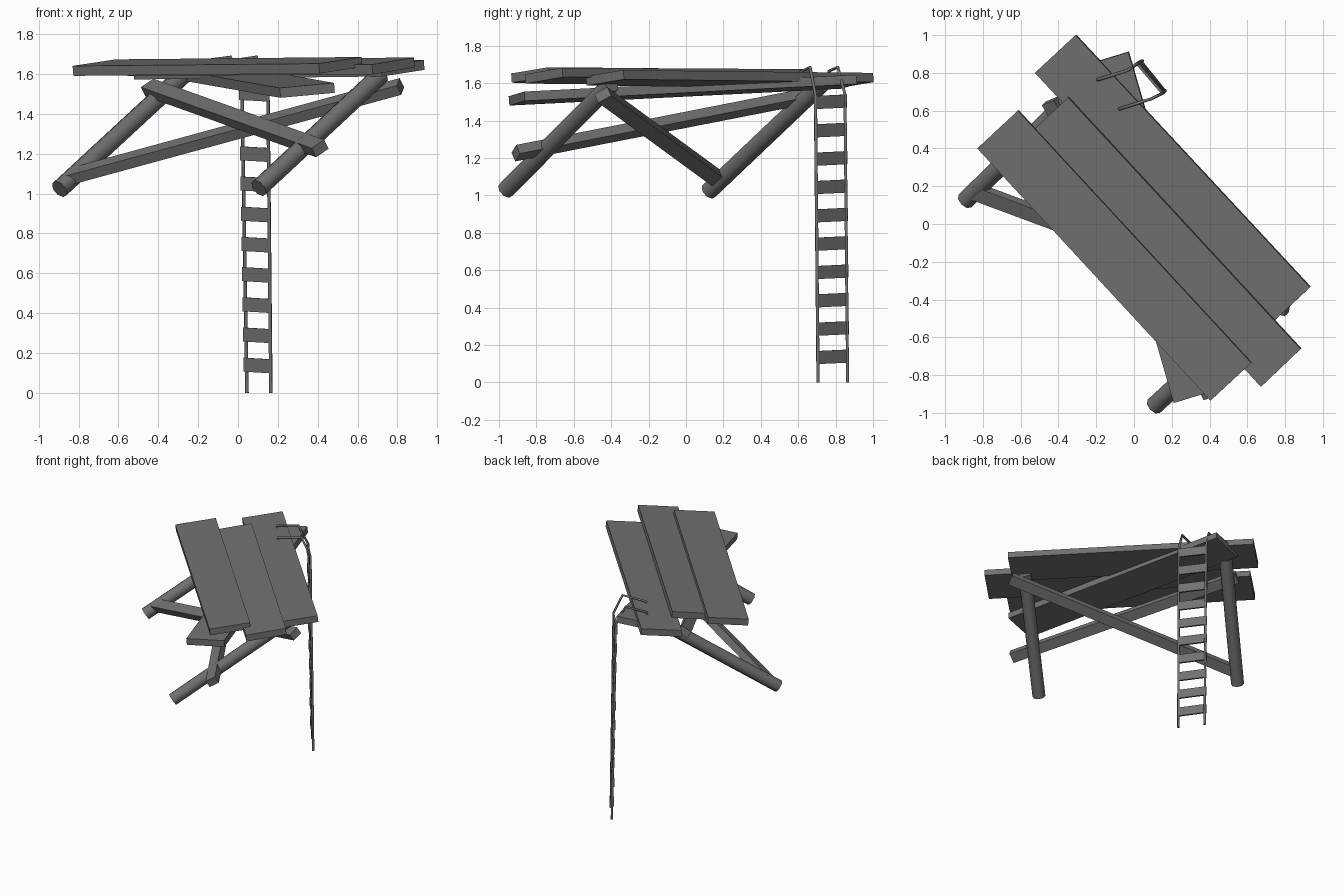
import bpy, bmesh, math
from mathutils import Vector as V, Matrix

if "Cube" in bpy.data.objects:
    bpy.data.objects.remove(bpy.data.objects["Cube"])

# Dark grey shared by all parts
dark = bpy.data.materials.new("dark_grey")
dark.diffuse_color = (0.165, 0.165, 0.165, 1)
dark.use_nodes = True
dark.node_tree.nodes["Principled BSDF"].inputs["Base Color"].default_value = dark.diffuse_color


def mesh_object(name, bm):
    bmesh.ops.recalc_face_normals(bm, faces=bm.faces)
    me = bpy.data.meshes.new(name)
    bm.to_mesh(me)
    bm.free()
    me.materials.append(dark)
    ob = bpy.data.objects.new(name, me)
    bpy.context.collection.objects.link(ob)
    return ob


def box(bm, centre, ax, ay, az):
    """Box from its centre and three full edge vectors."""
    m = Matrix((ax, ay, az)).transposed().to_4x4()
    m.translation = centre
    bmesh.ops.create_cube(bm, size=1, matrix=m)


def plank(name, corner, far, side, thick=0.05):
    """Board given by three corners of its top face."""
    a, b, c = V(corner), V(far), V(side)
    n = (b - a).cross(c - a).normalized()
    if n.z < 0:
        n = -n
    bm = bmesh.new()
    box(bm, (b + c) / 2 - n * thick / 2, b - a, c - a, n * thick)
    return mesh_object(name, bm)


def log(name, p, q, r=0.048):
    p, q = V(p), V(q)
    d = q - p
    m = Matrix.Translation((p + q) / 2) @ d.to_track_quat('Z', 'Y').to_matrix().to_4x4()
    bm = bmesh.new()
    bmesh.ops.create_cone(bm, cap_ends=True, segments=8, radius1=r, radius2=r,
                          depth=d.length, matrix=m)
    ob = mesh_object(name, bm)
    for f in ob.data.polygons:
        f.use_smooth = len(f.vertices) == 4
    ob.data.set_sharp_from_angle(angle=math.radians(60))
    return ob


# Deck planks
plank("deck_plank_back", (-0.31, 1.0, 1.655), (0.932, -0.335, 1.67), (-0.525, 0.80, 1.622))
plank("deck_plank_middle", (-0.35, 0.67, 1.675), (0.882, -0.662, 1.682), (-0.56, 0.47, 1.64))
plank("deck_plank_front", (-0.615, 0.60, 1.673), (0.62, -0.735, 1.685), (-0.83, 0.40, 1.64))
# Skewed plank under the deck
plank("under_plank", (0.482, -0.865, 1.555), (-0.03, 0.91, 1.645), (0.21, -0.948, 1.53))

# Slanted support logs
leg_a, leg_b = V((-0.895, 0.122, 1.022)), V((0.105, -0.965, 1.027))
log("left_support_log", leg_a, (-0.275, 0.725, 1.595))
log("right_support_log", leg_b, (0.715, -0.40, 1.595))

# Cross braces, lying in the plane of the logs
normal = V((0.62, 0.57, 0.56)).cross(leg_b - leg_a).normalized()
for name, p, q in (("upper_brace", (0.412, -0.91, 1.226), (-0.445, 0.652, 1.532)),
                   ("lower_brace", (-0.85, 0.175, 1.083), (0.815, -0.445, 1.537))):
    p, q = V(p), V(q)
    side = normal.cross(q - p).normalized()
    bm = bmesh.new()
    box(bm, (p + q) / 2, q - p, side * 0.08, normal * 0.055)
    mesh_object(name, bm)

# Ladder rails with hooked tops
rails = [[V(p) for p in path] for path in (
    ((0.045, 0.864, 0), (0.02, 0.85, 1.54), (-0.038, 0.812, 1.685), (-0.19, 0.765, 1.665), (-0.195, 0.763, 1.62)),
    ((0.165, 0.706, 0), (0.15, 0.692, 1.54), (0.092, 0.663, 1.685), (-0.075, 0.61, 1.66), (-0.08, 0.608, 1.62)))]
for name, path in zip(("ladder_rail_back", "ladder_rail_front"), rails):
    cu = bpy.data.curves.new(name, 'CURVE')
    cu.dimensions = '3D'
    cu.bevel_depth = 0.009
    cu.bevel_resolution = 1
    cu.use_fill_caps = True
    sp = cu.splines.new('POLY')
    sp.points.add(len(path) - 1)
    for pt, co in zip(sp.points, path):
        pt.co = (*co, 1)
    cu.materials.append(dark)
    bpy.context.collection.objects.link(bpy.data.objects.new(name, cu))

# Ladder steps
bm = bmesh.new()
for i in range(10):
    z = 0.137 + i * 0.1515
    a, b = (r[0].lerp(r[1], z / 1.54) for r in rails)
    a = a + V((-0.01, 0.005, 0.004))
    b = b + V((0, 0, -0.004))
    d = b - a
    out = V((-d.y, d.x, 0)).normalized()
    box(bm, (a + b) / 2, d, out * 0.014, V((0, 0, 0.07)))
mesh_object("ladder_steps", bm)
